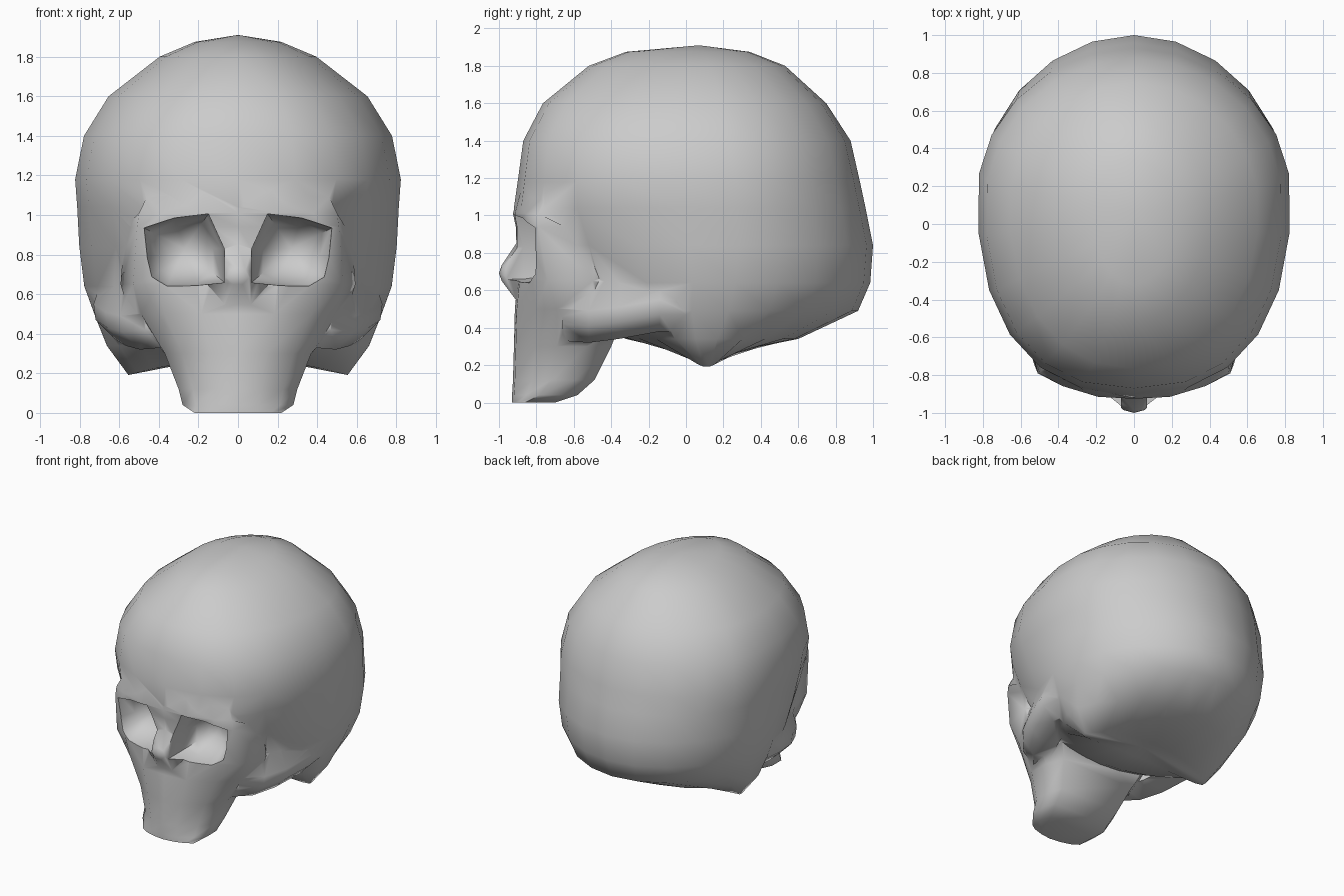
import bpy, bmesh, math
from mathutils import Vector

if "Cube" in bpy.data.objects:
    bpy.data.objects.remove(bpy.data.objects["Cube"])


def loft(name, rings, first=None, last=None):
    """Skin closed rings; each end is a fan to a pole or a flat cap."""
    bm = bmesh.new()
    loops = [[bm.verts.new(p) for p in r] for r in rings]
    n = len(loops[0])
    for a, b in zip(loops, loops[1:]):
        for i in range(n):
            j = (i + 1) % n
            bm.faces.new((a[i], a[j], b[j], b[i]))
    for loop, pole in ((loops[0], first), (loops[-1], last)):
        if pole is None:
            bm.faces.new(loop)
        else:
            c = bm.verts.new(pole)
            for i in range(n):
                bm.faces.new((loop[i], loop[(i + 1) % n], c))
    bmesh.ops.triangulate(bm, faces=[f for f in bm.faces if len(f.verts) > 4])
    bmesh.ops.recalc_face_normals(bm, faces=bm.faces)
    me = bpy.data.meshes.new(name)
    bm.to_mesh(me)
    bm.free()
    ob = bpy.data.objects.new(name, me)
    bpy.context.collection.objects.link(ob)
    return ob


def combine(target, other, operation):
    mod = target.modifiers.new(operation, 'BOOLEAN')
    mod.operation, mod.solver, mod.object = operation, 'EXACT', other
    bpy.context.view_layer.objects.active = target
    bpy.ops.object.modifier_apply(modifier=mod.name)
    bpy.data.objects.remove(other)


def egg_ring(z, yf, yb, w, yw, nf, lift=0.0, n=22):
    """Horizontal egg outline: front exponent nf, round back."""
    pts = []
    for i in range(n):
        t = 2 * math.pi * i / n
        s, c = math.sin(t), math.cos(t)
        e = 2.0 / (nf if c > 0 else 1.95)
        x = w * math.copysign(abs(s) ** e, s)
        y = yw + ((yf if c > 0 else yb) - yw) * abs(c) ** e
        pts.append((x, y, z + lift * (1 - (x / w) ** 2)))
    return pts


# Cranium: z, front y, back y, half width, y of widest point, front exponent
levels = [
    (1.875, -0.32, 0.34, 0.22, 0.06, 2.0),
    (1.80, -0.52, 0.53, 0.40, 0.07, 2.0),
    (1.60, -0.765, 0.75, 0.66, 0.10, 2.2),
    (1.40, -0.87, 0.88, 0.785, 0.13, 2.4),
    (1.18, -0.90, 0.93, 0.83, 0.16, 2.4),
    (1.04, -0.92, 0.96, 0.82, 0.16, 2.25),
    (0.84, -0.87, 1.00, 0.81, 0.17, 2.05),
    (0.64, -0.76, 0.985, 0.785, 0.15, 1.9),
    (0.49, -0.66, 0.92, 0.73, 0.12, 1.8),
    (0.34, -0.32, 0.60, 0.67, 0.10, 1.8),
]
rings = [egg_ring(*l) for l in levels]
rings.append(egg_ring(0.19, -0.0, 0.22, 0.56, 0.11, 2.0, lift=0.08))
skull = loft("skull", rings, (0, 0.07, 1.91), (0, 0.09, 0.30))

# Face: z, half width, front y, side corner y, back y
face_levels = [
    (0.00, 0.22, -0.93, -0.86, -0.70),
    (0.04, 0.28, -0.93, -0.78, -0.58),
    (0.12, 0.30, -0.925, -0.72, -0.49),
    (0.30, 0.37, -0.92, -0.69, -0.40),
    (0.50, 0.49, -0.915, -0.69, -0.32),
    (0.65, 0.53, -0.90, -0.74, -0.30),
    (0.94, 0.51, -0.91, -0.79, -0.30),
    (1.01, 0.50, -0.925, -0.79, -0.30),
    (1.26, 0.38, -0.86, -0.74, -0.30),
]
face_rings = []
for z, w, yf, ys, yb in face_levels:
    bulge = 1.12 if 0.45 < z < 1 else 1.0
    half = [(0.38 * w, yf + 0.01), (0.76 * w, yf + 0.5 * (ys - yf)), (w, ys),
            (w * bulge, ys + 0.55 * (yb - ys)), (0.85 * w, yb)]
    ring = [(0, yf)] + half + [(-x, y) for x, y in reversed(half)]
    face_rings.append([(x, y, z) for x, y in ring])
combine(skull, loft("face", face_rings), 'UNION')

# Nose: faceted wedge on the bridge
base = [(0, 0.87), (0.11, 0.82), (0.16, 0.66), (0.07, 0.53),
        (-0.07, 0.53), (-0.16, 0.66), (-0.11, 0.82)]
nose = loft("nose", [[(x, -0.80, z) for x, z in base],
                     [(x, -0.895, z) for x, z in base],
                     [(0.35 * x, -0.985, 0.69 + 0.25 * (z - 0.69)) for x, z in base]],
            None, (0, -1.0, 0.69))
combine(skull, nose, 'UNION')

for side in (1, -1):
    # Cheekbone arch: ridge running from the cheek to the ear, sloping up into the temple
    path = [(0.47, -0.66, 0.45), (0.585, -0.52, 0.44), (0.66, -0.36, 0.46),
            (0.72, -0.14, 0.50), (0.70, 0.04, 0.50)]
    strips = []
    for x, y, z in path:
        section = [(0.01, 0.05), (0.0, -0.03), (-0.09, -0.12), (-0.26, -0.08), (-0.26, 0.36), (-0.06, 0.26)]
        strips.append([(side * (x + dx), y, z + dz) for dx, dz in section])
    combine(skull, loft("cheek_arch", strips), 'UNION')

for side in (1, -1):
    # Eye socket: rounded-off hollow
    rim = [(0.07, 0.66), (0.07, 0.83), (0.15, 1.005), (0.32, 0.985), (0.485, 0.94),
           (0.47, 0.78), (0.445, 0.68), (0.36, 0.635), (0.20, 0.645)]
    cx, cz = 0.27, 0.83
    bowl = []
    for y, s in ((-1.1, 1.02), (-0.87, 1.0), (-0.78, 0.93), (-0.69, 0.72), (-0.63, 0.4)):
        bowl.append([(side * (cx + s * (x - cx)), y, cz + s * (z - cz)) for x, z in rim])
    combine(skull, loft("socket_cutter", bowl, None, (side * cx, -0.61, cz)), 'DIFFERENCE')

# Smooth shading with sharp rims
bpy.ops.object.select_all(action='DESELECT')
skull.select_set(True)
bpy.context.view_layer.objects.active = skull
bpy.ops.object.shade_smooth_by_angle(angle=math.radians(65))

# Seat the model in the frame
vs = [v.co for v in skull.data.vertices]
shift = Vector((0, -(min(v.y for v in vs) + max(v.y for v in vs)) / 2, -min(v.z for v in vs)))
for v in skull.data.vertices:
    v.co += shift
